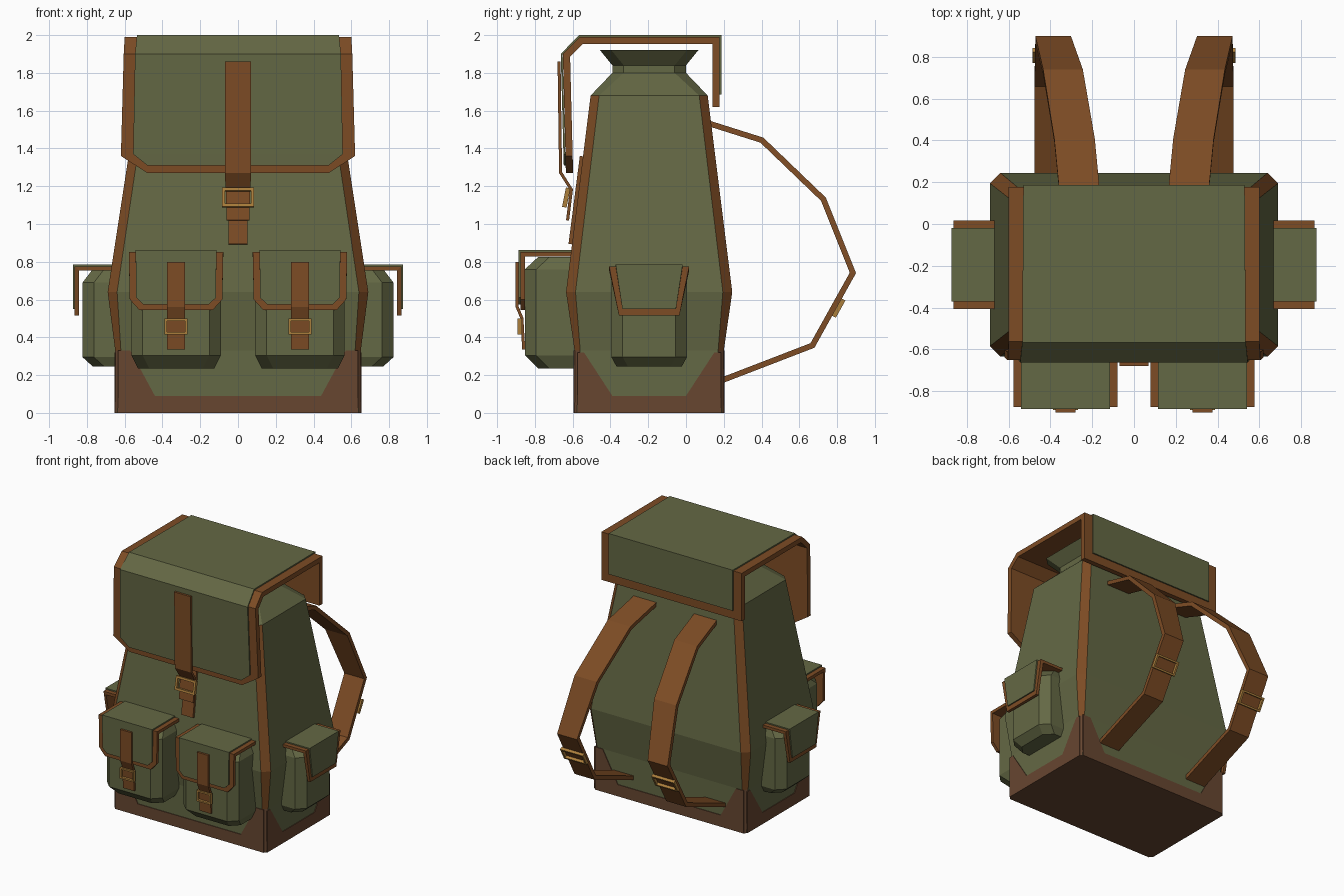
import bpy, bmesh
from math import pi
from mathutils import Matrix, Vector

cube = bpy.data.objects.get("Cube")
if cube:
    bpy.data.objects.remove(cube, do_unlink=True)


def material(name, rgb):
    m = bpy.data.materials.new(name)
    m.use_nodes = True
    m.diffuse_color = (*rgb, 1)
    bsdf = m.node_tree.nodes["Principled BSDF"]
    bsdf.inputs["Base Color"].default_value = (*rgb, 1)
    bsdf.inputs["Roughness"].default_value = 0.9
    return m


CANVAS = material("olive canvas", (0.127, 0.138, 0.058))
LEATHER = material("tan leather", (0.205, 0.072, 0.018))
BASE = material("dark leather", (0.135, 0.061, 0.03))
BRASS = material("brass", (0.41, 0.21, 0.045))


def build(name, verts, faces, mats, matrix=Matrix(), rule=None):
    me = bpy.data.meshes.new(name)
    me.from_pydata([matrix @ Vector(v) for v in verts], [], faces)
    for m in mats:
        me.materials.append(m)
    if rule:
        for p in me.polygons:
            p.material_index = rule(p.index)
    bm = bmesh.new()
    bm.from_mesh(me)
    bmesh.ops.recalc_face_normals(bm, faces=bm.faces)
    bm.to_mesh(me)
    bm.free()
    ob = bpy.data.objects.new(name, me)
    bpy.context.scene.collection.objects.link(ob)
    return ob


def loft(name, rings, mats, matrix=Matrix(), rule=None):
    """Skin equal rings of points and cap both ends."""
    n = len(rings[0])
    verts = [v for r in rings for v in r]
    faces = [(k * n + i, k * n + (i + 1) % n, (k + 1) * n + (i + 1) % n, (k + 1) * n + i)
             for k in range(len(rings) - 1) for i in range(n)]
    faces += [tuple(range(n)), tuple(range(len(verts) - n, len(verts)))]
    return build(name, verts, faces, mats, matrix, rule)


def ribbon(name, pts, t, mat, matrix=Matrix(), cx=0):
    """Flat band along outer points (y, z, half width[, centre x]), t thick."""
    path = [Vector(p[:2]) for p in pts]
    dirs = [(b - a).normalized() for a, b in zip(path, path[1:])]
    rings = []
    for i, p in enumerate(pts):
        n0, n1 = [Vector((-d.y, d.x)) for d in (dirs[max(i - 1, 0)], dirs[min(i, len(dirs) - 1)])]
        inner = path[i] + (n0 + n1) * (t / (1 + n0.dot(n1)))
        x = p[3] if len(p) > 3 else cx
        rings.append([(x - p[2], *path[i]), (x + p[2], *path[i]),
                      (x + p[2], *inner), (x - p[2], *inner)])
    return loft(name, rings, [mat], matrix)


def buckle(name, hw, hh, bar, matrix):
    """Rectangular open frame in the local xz plane."""
    d = 0.012
    sections = [(0, -d), (0, d), (bar, d), (bar, -d)]
    verts = [(sx * (hw - o), y, sz * (hh - o))
             for sx, sz in ((-1, -1), (1, -1), (1, 1), (-1, 1)) for o, y in sections]
    faces = [(k * 4 + i, k * 4 + (i + 1) % 4, (k + 1) % 4 * 4 + (i + 1) % 4, (k + 1) % 4 * 4 + i)
             for k in range(4) for i in range(4)]
    return build(name, verts, faces, [BRASS], matrix)


def octagon(hx, hy, c, z, cy=-0.195):
    quarter = [(hx, hy - c), (hx - c, hy)]
    pts = quarter + [(-x, y) for x, y in quarter[::-1]]
    pts += [(-x, -y) for x, y in pts]
    return [(x, y + cy, z) for x, y in pts]


# Main sack: leather along the corner chamfers, dark leather underneath
def sack_rule(i):
    level, side = divmod(i, 8)
    if i == 64:
        return 2
    if side % 2 == 0 and level < 3:
        return 2 if level == 0 else 1
    return 0


sack = [octagon(0.65, 0.395, 0.012, 0), octagon(0.65, 0.395, 0.03, 0.33),
        octagon(0.69, 0.44, 0.05, 0.64), octagon(0.53, 0.31, 0.045, 1.68),
        octagon(0.4, 0.195, 0.06, 1.8), octagon(0.4, 0.195, 0.06, 1.84),
        octagon(0.47, 0.26, 0.06, 1.92), octagon(0.38, 0.175, 0.06, 1.85),
        octagon(0.38, 0.175, 0.06, 1.82)]
loft("sack", sack, [CANVAS, LEATHER, BASE], rule=sack_rule)


# Base guard: a thin plate on each wall, rising at the corners
def guard(name, hw, tip, low, top, matrix):
    half = [(hw, 0), (hw, top), (tip, top), (low, 0.09)]
    outline = half + [(-x, z) for x, z in half[::-1]]
    loft(name, [[(x, y, z) for x, z in outline] for y in (-0.005, 0.002)], [BASE], matrix)


for side, turn in (("front", 0), ("back", pi)):
    m = Matrix.Translation((0, -0.195, 0)) @ Matrix.Rotation(turn, 4, 'Z') @ Matrix.Translation((0, -0.395, 0))
    guard(side + "_base_guard", 0.636, 0.57, 0.44, 0.33, m)
for side, s in (("left", 1), ("right", -1)):
    m = Matrix.Translation((s * 0.65, -0.195, 0)) @ Matrix.Rotation(s * pi / 2, 4, 'Z')
    guard(side + "_base_guard", 0.38, 0.345, 0.195, 0.32, m)

# Lid: leather sheet with a canvas panel on top
ribbon("lid_leather", [(0.177, 1.62, 0.6), (0.177, 1.99, 0.6), (-0.563, 1.99, 0.6),
                       (-0.652, 1.9, 0.605), (-0.638, 1.36, 0.62), (-0.636, 1.27, 0.48)], 0.038, LEATHER)
ribbon("lid_canvas", [(0.187, 1.685, 0.53), (0.187, 2.0, 0.53), (-0.567, 2.0, 0.535),
                      (-0.663, 1.9, 0.545), (-0.649, 1.37, 0.555), (-0.647, 1.31, 0.48)], 0.01, CANVAS)

# Lid fastening
ribbon("lid_strap", [(-0.68, 1.86, 0.07), (-0.672, 1.27, 0.07), (-0.615, 1.18, 0.065),
                     (-0.635, 1.02, 0.06)], 0.016, LEATHER)
ribbon("lid_strap_anchor", [(-0.562, 1.36, 0.05), (-0.622, 0.895, 0.05)], 0.022, LEATHER)
buckle("lid_buckle", 0.085, 0.052, 0.017,
       Matrix.Translation((0, -0.634, 1.14)) @ Matrix.Rotation(-0.2, 4, 'X'))


# Pockets are made facing -y with their back on y = 0
def pocket_box(name, hw, depth, levels, matrix):
    c = 0.06
    rings = []
    for z, inset in levels:
        w, d = hw - inset * 0.5, depth - inset
        rings.append([(w, 0, z), (w, c - d, z), (w - c, -d, z),
                      (c - w, -d, z), (-w, c - d, z), (-w, 0, z)])
    loft(name, rings, [CANVAS], matrix)


for side, s in (("left", 1), ("right", -1)):
    # Front pocket with strap and buckle
    m = Matrix.Translation((s * 0.328, -0.58, 0))
    name = side + "_front_pocket"
    pocket_box(name, 0.237, 0.273, [(0.235, 0.07), (0.305, 0), (0.76, 0), (0.825, 0.07)], m)
    ribbon(name + "_flap", [(0, 0.852, 0.25), (-0.296, 0.852, 0.25), (-0.296, 0.6, 0.245),
                            (-0.296, 0.545, 0.195)], 0.024, LEATHER, m)
    ribbon(name + "_flap_canvas", [(0, 0.862, 0.214), (-0.306, 0.862, 0.214), (-0.306, 0.61, 0.211),
                                   (-0.306, 0.575, 0.175)], 0.01, CANVAS, m)
    ribbon(name + "_strap", [(-0.322, 0.8, 0.048), (-0.322, 0.56, 0.048), (-0.297, 0.5, 0.048),
                             (-0.287, 0.335, 0.048)], 0.016, LEATHER, m)
    buckle(name + "_buckle", 0.06, 0.042, 0.012, m @ Matrix.Translation((0, -0.299, 0.457)))

    # Side pocket with a tapered flap
    m = Matrix.Translation((s * 0.62, -0.195, 0)) @ Matrix.Rotation(s * pi / 2, 4, 'Z')
    name = side + "_side_pocket"
    pocket_box(name, 0.2, 0.203, [(0.245, 0.055), (0.295, 0), (0.69, 0), (0.755, 0.05)], m)
    ribbon(name + "_flap", [(-0.03, 0.776, 0.212), (-0.245, 0.776, 0.212),
                            (-0.245, 0.515, 0.16)], 0.022, LEATHER, m)
    ribbon(name + "_flap_canvas", [(-0.03, 0.785, 0.177), (-0.254, 0.785, 0.177),
                                   (-0.254, 0.55, 0.142)], 0.009, CANVAS, m)

    # Shoulder strap with its adjusting buckle
    path = [(0.1, 1.555, 0.097, 0.255), (0.41, 1.457, 0.097, 0.285), (0.74, 1.14, 0.095, 0.34),
            (0.9, 0.74, 0.085, 0.387), (0.68, 0.345, 0.085, 0.392), (0.2, 0.16, 0.085, 0.392)]
    ribbon(side + "_shoulder_strap", [(y, z, w, s * x) for y, z, w, x in path], -0.03, LEATHER)
    buckle(side + "_shoulder_buckle", 0.097, 0.052, 0.014,
           Matrix.Translation((s * 0.39, 0.808, 0.555)) @ Matrix.Rotation(-0.51, 4, 'X'))
